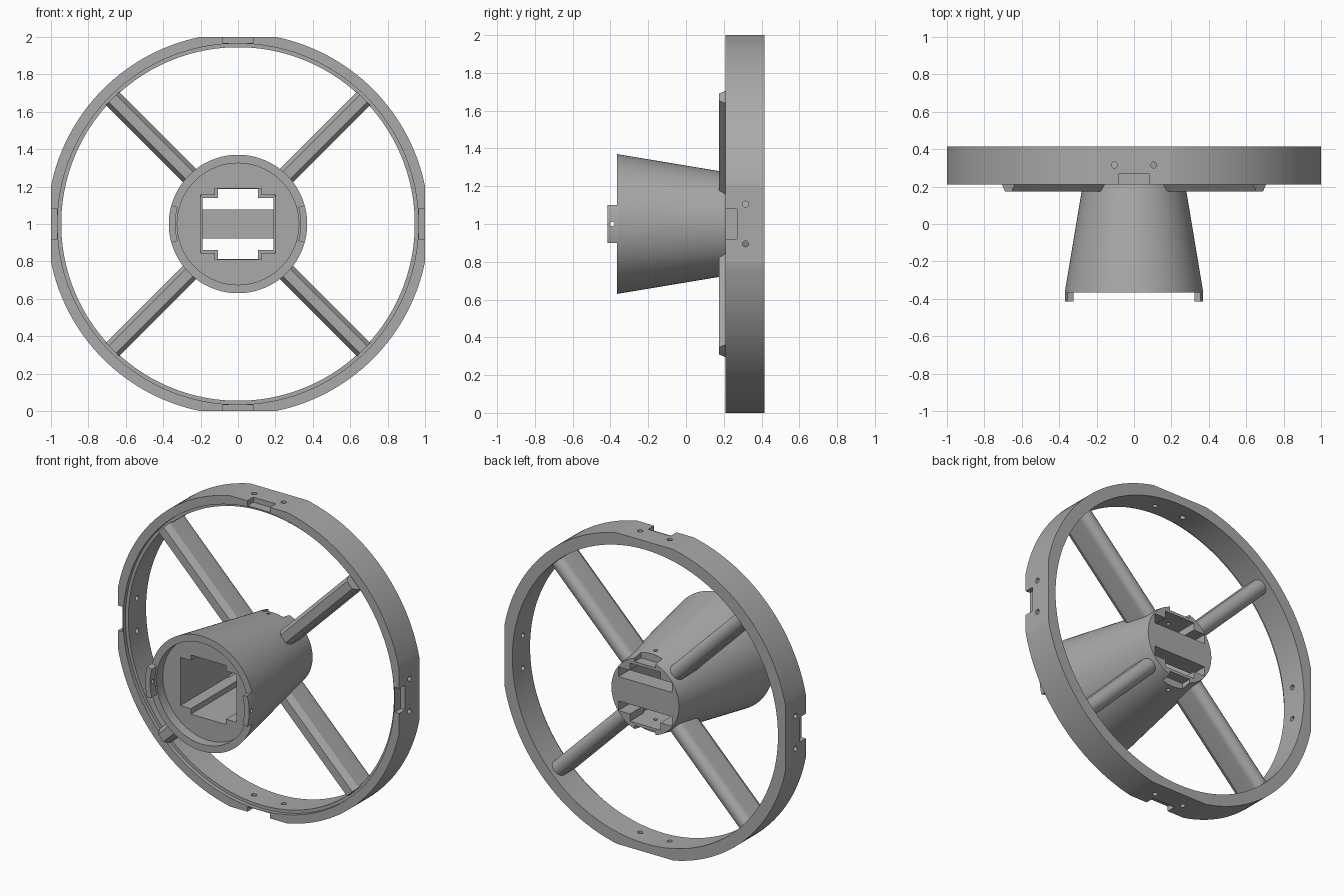
import bpy, bmesh, math
from mathutils import Matrix, Vector

if "Cube" in bpy.data.objects:
    bpy.data.objects.remove(bpy.data.objects["Cube"])

grey = bpy.data.materials.new("plain grey")
grey.use_nodes = True
colour = (0.4, 0.4, 0.4, 1)
grey.diffuse_color = colour
grey.node_tree.nodes["Principled BSDF"].inputs["Base Color"].default_value = colour

CENTRE = Vector((0, 0, 1))
BACK = 0.415


def finish(name, bm):
    bmesh.ops.recalc_face_normals(bm, faces=bm.faces)
    mesh = bpy.data.meshes.new(name)
    bm.to_mesh(mesh)
    bm.free()
    mesh.materials.append(grey)
    obj = bpy.data.objects.new(name, mesh)
    bpy.context.collection.objects.link(obj)
    return obj


def revolve(name, profile, steps=128, start=0, angle=2 * math.pi):
    """Spin a closed (radius, y) profile about the wheel axle."""
    bm = bmesh.new()
    turn = Matrix.Rotation(start, 3, 'Y')
    verts = [bm.verts.new(turn @ Vector((r, y, 0)) + CENTRE) for r, y in profile]
    face = bm.faces.new(verts)
    full = angle > 6
    geom = [face] + list(face.edges) + verts
    bmesh.ops.spin(bm, geom=geom, cent=CENTRE, axis=(0, 1, 0), angle=angle,
                   steps=steps, use_duplicate=False)
    if full:
        bmesh.ops.remove_doubles(bm, verts=bm.verts, dist=1e-4)
        inner = [f for f in bm.faces if len(f.verts) == len(profile) and len(profile) > 4]
        bmesh.ops.delete(bm, geom=inner, context='FACES_ONLY')
    return finish(name, bm)


def cylinder(name, r1, r2, y0, y1, steps=128):
    bm = bmesh.new()
    place = (Matrix.Translation((0, (y0 + y1) / 2, 1))
             @ Matrix.Rotation(-math.pi / 2, 4, 'X'))
    bmesh.ops.create_cone(bm, cap_ends=True, segments=steps, radius1=r1,
                          radius2=r2, depth=y1 - y0, matrix=place)
    return finish(name, bm)


def box(name, x, y, z):
    """Box from three (low, high) ranges, z measured from the axle."""
    bm = bmesh.new()
    spans = (x, y, z)
    mid = Vector([sum(s) / 2 for s in spans]) + CENTRE
    size = [s[1] - s[0] for s in spans]
    bmesh.ops.create_cube(bm, size=1, matrix=Matrix.Translation(mid)
                          @ Matrix.Diagonal((*size, 1)))
    return finish(name, bm)


def prism(name, outline, y0, y1):
    """Extrude an (x, z) outline along the axle."""
    bm = bmesh.new()
    face = bm.faces.new([bm.verts.new((x, y0, z + 1)) for x, z in outline])
    new = bmesh.ops.extrude_face_region(bm, geom=[face])["geom"]
    bmesh.ops.translate(bm, vec=(0, y1 - y0, 0),
                        verts=[v for v in new if isinstance(v, bmesh.types.BMVert)])
    return finish(name, bm)


def drill(x, y, r0, r1, turn, radius):
    """Radial pin-hole cutter."""
    bm = bmesh.new()
    place = (Matrix.Translation(CENTRE) @ Matrix.Rotation(turn, 4, 'Y')
             @ Matrix.Translation((x, y, (r0 + r1) / 2)))
    bmesh.ops.create_cone(bm, cap_ends=True, segments=20, radius1=radius,
                          radius2=radius, depth=r1 - r0, matrix=place)
    return finish("pin_hole_cutter", bm)


def apply(obj, tool, operation='DIFFERENCE'):
    mod = obj.modifiers.new("cut", 'BOOLEAN')
    mod.operation, mod.object, mod.solver = operation, tool, 'EXACT'
    bpy.context.view_layer.objects.active = obj
    bpy.ops.object.modifier_apply(modifier=mod.name)
    bpy.data.objects.remove(tool)


def spin_about_axle(obj, angle):
    obj.data.transform(Matrix.Translation(CENTRE) @ Matrix.Rotation(angle, 4, 'Y')
                       @ Matrix.Translation(-CENTRE))
    return obj


def cross(w, h, tab_w, tab_h):
    quarter = [(w, h), (tab_w, h), (tab_w, tab_h)]
    right = quarter + [(-x, z) for x, z in reversed(quarter)]
    return right + [(-x, -z) for x, z in right]


# Outer rim, with four flats and a stepped front lip
rim = revolve("rim", [(1.02, 0.21), (1.02, BACK), (0.945, BACK), (0.945, 0.235),
                      (0.965, 0.235), (0.965, 0.21)], 160)
apply(rim, box("flats", (-1, 1), (0, 1), (-1, 1)), 'INTERSECT')
for i in range(4):
    turn = i * math.pi / 2
    notch = box("notch", (-0.08, 0.08), (0.1, 0.27), (0.968, 1.1))
    apply(rim, spin_about_axle(notch, turn))
    for side in (-0.105, 0.105):
        apply(rim, drill(side, 0.315, 0.85, 1.1, turn, 0.016))

# Tapered hub with a front recess and a stepped pocket
hub = cylinder("hub", 0.37, 0.24, -0.365, BACK)
apply(hub, cylinder("recess", 0.325, 0.325, -0.5, -0.30))
apply(hub, prism("pocket", cross(0.2, 0.155, 0.125, 0.19), -0.4, 0.28))
opening = prism("opening", cross(0.19, 0.14, 0.108, 0.187), 0.2, 0.5)
apply(opening, box("bar", (-0.3, 0.3), (0.3, 0.6), (-0.078, 0.078)))
apply(hub, opening)
for turn in (0, math.pi):
    slot = box("slot", (-0.075, 0.075), (0.35, 0.5), (0.205, 0.4))
    apply(hub, spin_about_axle(slot, turn))
    apply(hub, drill(0, 0.31, 0.15, 0.4, turn, 0.012))

# Curved mounting tabs on the hub front
tabs = []
half = math.asin(0.1 / 0.37)
for name, turn in (("left_tab", 0), ("right_tab", math.pi)):
    tab = revolve(name, [(0.335, -0.415), (0.37, -0.415), (0.37, -0.36), (0.335, -0.36)],
                  12, turn - half, 2 * half)
    apply(tab, drill(0, -0.39, 0.3, 0.4, turn + math.pi / 2, 0.012))
    tabs.append(tab)

# Spokes: chamfered front, rounded back
section = [(-0.05, 0.215), (-0.027, 0.175), (0.027, 0.175), (0.05, 0.215)]
section += [(0.05 * math.cos(a), 0.335 + 0.05 * math.sin(a))
            for a in (i * math.pi / 16 for i in range(17))]
spokes = []
for i, name in enumerate(("upper_left", "lower_left", "lower_right", "upper_right")):
    bm = bmesh.new()
    face = bm.faces.new([bm.verts.new((x, y, 1.245)) for x, y in section])
    new = bmesh.ops.extrude_face_region(bm, geom=[face])["geom"]
    bmesh.ops.translate(bm, vec=(0, 0, 0.705),
                        verts=[v for v in new if isinstance(v, bmesh.types.BMVert)])
    spoke = finish(name + "_spoke", bm)
    spokes.append(spin_about_axle(spoke, math.pi / 4 + i * math.pi / 2))

# Smooth curved walls, crisp edges
bpy.ops.object.select_all(action='DESELECT')
for obj in [rim, hub] + tabs + spokes:
    obj.select_set(True)
bpy.context.view_layer.objects.active = rim
bpy.ops.object.shade_smooth_by_angle(angle=math.radians(25))
